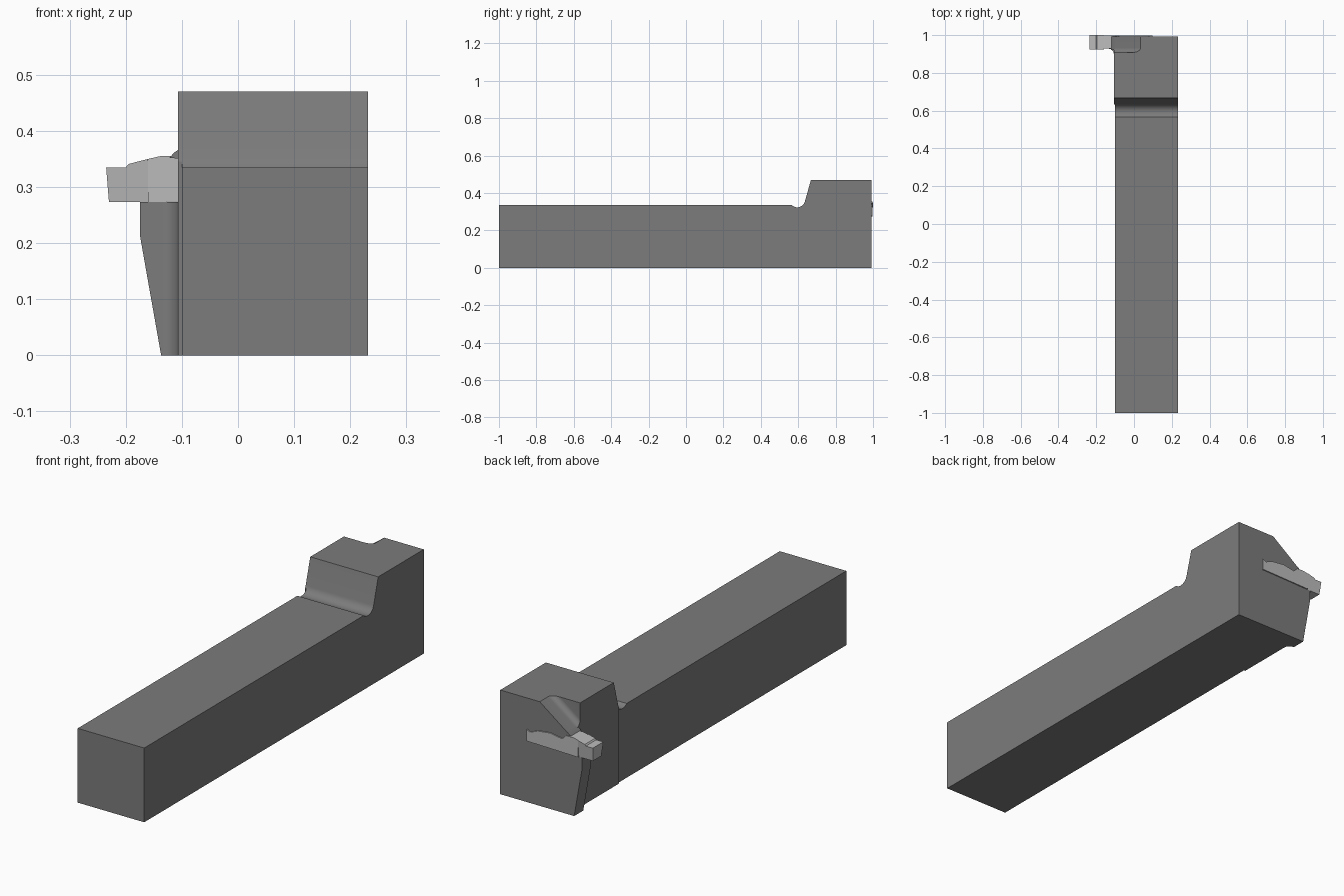
import bpy, bmesh, math
from mathutils import Vector

if "Cube" in bpy.data.objects:
    bpy.data.objects.remove(bpy.data.objects["Cube"])


def material(name, v):
    m = bpy.data.materials.new(name)
    m.diffuse_color = (v, v, v, 1)
    m.use_nodes = True
    m.node_tree.nodes["Principled BSDF"].inputs["Base Color"].default_value = m.diffuse_color
    return m


STEEL = material("dark_steel", 0.2)
CARBIDE = material("light_carbide", 0.5)


def prism(name, pts, axis, lo, hi, mat=STEEL):
    """Extrude a 2D outline along an axis; pts use the other two axes in order."""
    def at(p, d):
        c = list(p)
        c.insert("xyz".index(axis), d)
        return Vector(c)
    bm = bmesh.new()
    a = [bm.verts.new(at(p, lo)) for p in pts]
    b = [bm.verts.new(at(p, hi)) for p in pts]
    bm.faces.new(a)
    bm.faces.new(b[::-1])
    n = len(pts)
    for i in range(n):
        bm.faces.new((a[i], b[i], b[(i + 1) % n], a[(i + 1) % n]))
    bmesh.ops.recalc_face_normals(bm, faces=bm.faces)
    me = bpy.data.meshes.new(name)
    bm.to_mesh(me)
    bm.free()
    ob = bpy.data.objects.new(name, me)
    me.materials.append(mat)
    bpy.context.collection.objects.link(ob)
    return ob


def arc(cx, cy, r, a0, a1, n=12):
    steps = [math.radians(a0 + (a1 - a0) * i / n) for i in range(n + 1)]
    return [(cx + r * math.cos(t), cy + r * math.sin(t)) for t in steps]


def cut(ob, cutter):
    mod = ob.modifiers.new("cut", "BOOLEAN")
    mod.operation, mod.solver, mod.object = "DIFFERENCE", "EXACT", cutter
    dg = bpy.context.evaluated_depsgraph_get()
    me = bpy.data.meshes.new_from_object(ob.evaluated_get(dg))
    ob.modifiers.clear()
    ob.data = me
    bpy.data.objects.remove(cutter)


# shank and raised head, with the relief groove between them
side = [(-1, 0), (-1, 0.335)] + arc(0.595, 0.365, 0.042, 225.6, 345) \
    + [(0.668, 0.47), (0.993, 0.47), (0.993, 0)]
holder = prism("holder_body", side, "x", -0.107, 0.232)

# shank side sits slightly inside the head side
cut(holder, prism("side_step", [(-0.2, -1.1), (-0.1, -1.1), (-0.1, 0.632), (-0.2, 0.632)],
                  "z", -0.1, 0.45))

# sloped pocket above the insert, with a rounded inner corner
pocket = prism("pocket", [(0.102, 0.52), (-0.15, 0.333), (-0.15, 0.52)], "y", 0.908, 1.05)
bm = bmesh.new()
bm.from_mesh(pocket.data)
edge = [e for e in bm.edges if all(v.co.y < 0.95 for v in e.verts)
        and abs(e.verts[0].co.x - e.verts[1].co.x) > 0.1
        and abs(e.verts[0].co.z - e.verts[1].co.z) > 0.1]
bmesh.ops.bevel(bm, geom=edge, offset=0.025, segments=8, profile=0.5, affect="EDGES")
bm.to_mesh(pocket.data)
bm.free()
cut(holder, pocket)

# blade that carries the insert, and the fillet joining it to the head
blade = prism("support_blade", [(-0.137, 0), (-0.175, 0.215), (-0.175, 0.273),
                                (-0.1, 0.273), (-0.1, 0)], "y", 0.928, 0.993)
fillet = prism("blade_fillet", [(-0.1, 0.94), (-0.1, 0.9)]
               + arc(-0.135, 0.9, 0.028, 0, 90)[::1] + [(-0.135, 0.94)], "z", 0, 0.273)

# small clamping lip over the insert
lip = prism("clamp_lip", [(-0.1, 0.35), (-0.122, 0.352), (-0.114, 0.361), (-0.1, 0.371)],
            "y", 0.92, 0.993)

# insert seated in the back face of the head
insert = prism("insert_body", [(-0.16, 0.273), (-0.16, 0.35), (-0.138, 0.355), (-0.1, 0.355),
                               (-0.08, 0.335), (-0.02, 0.345), (0.04, 0.338), (0.08, 0.322),
                               (0.097, 0.33), (0.097, 0.278)], "y", 0.928, 0.998, CARBIDE)

# cutting tip, its sides relieved towards the bottom
tip = prism("insert_tip", [(-0.235, 0.335), (-0.2, 0.335), (-0.195, 0.341), (-0.16, 0.35),
                           (-0.16, 0.273), (-0.23, 0.273)], "y", 0.925, 1.0, CARBIDE)
for v in tip.data.vertices:
    v.co.y += (0.335 - v.co.z) * (0.12 if v.co.y < 0.95 else -0.12) if v.co.z < 0.3 else 0

for ob in bpy.context.collection.objects:
    ob.select_set(True)
bpy.context.view_layer.objects.active = holder
bpy.ops.object.shade_smooth_by_angle(angle=math.radians(25))
